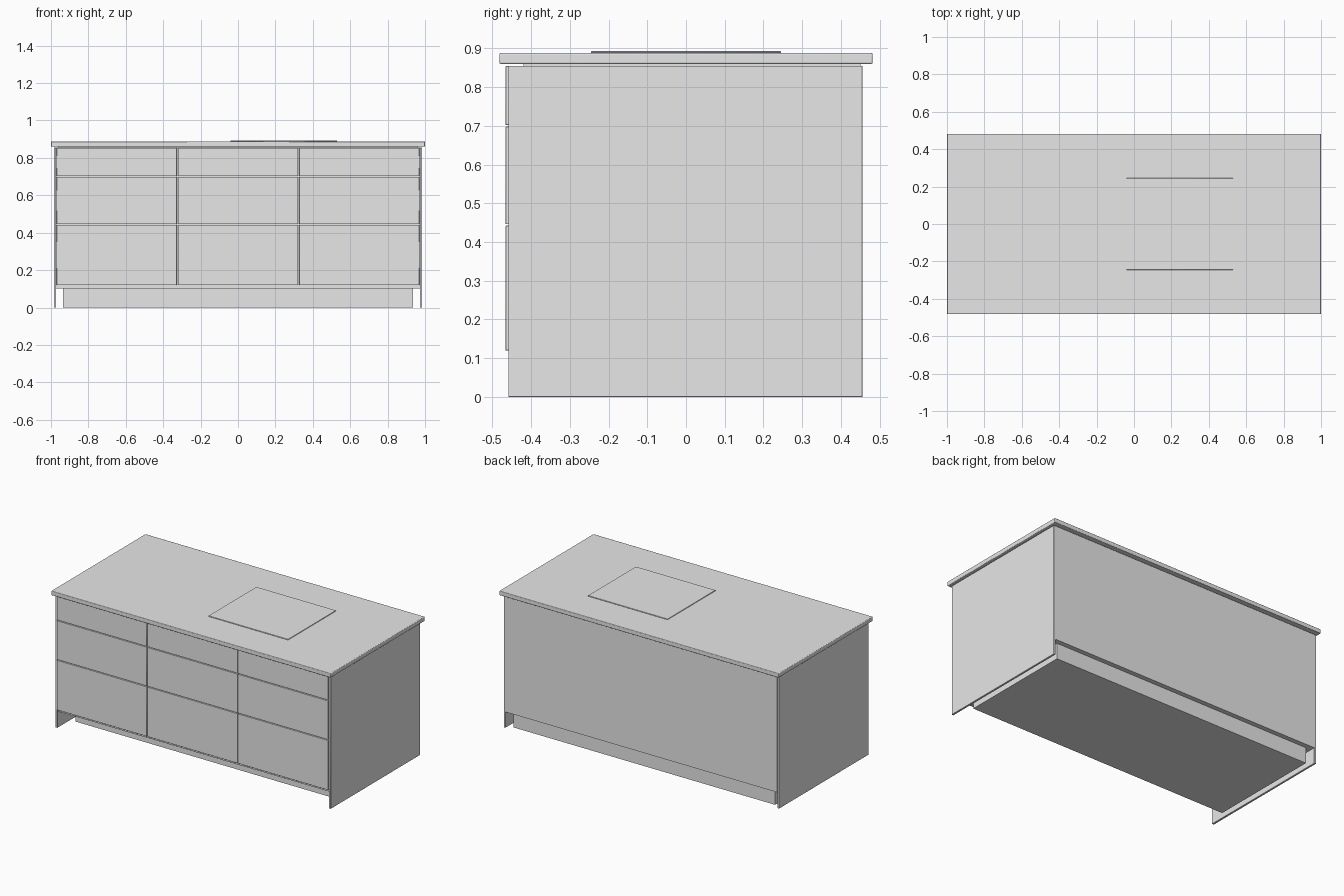
import bpy

cube = bpy.data.objects.get("Cube")
if cube:
    bpy.data.objects.remove(cube, do_unlink=True)

# Single flat colour
grey = bpy.data.materials.new("light grey")
grey.use_nodes = True
colour = (0.8, 0.8, 0.8, 1.0)
grey.diffuse_color = colour
grey.node_tree.nodes["Principled BSDF"].inputs["Base Color"].default_value = colour


def box(name, xs, ys, zs, bevel=0.0, segments=1):
    """Box from its extents on each axis, with optionally softened edges."""
    spans = (xs, ys, zs)
    bpy.ops.mesh.primitive_cube_add(size=1, location=[(a + b) / 2 for a, b in spans])
    obj = bpy.context.object
    obj.name = obj.data.name = name
    obj.scale = [b - a for a, b in spans]
    bpy.ops.object.transform_apply(location=False, rotation=False, scale=True)
    obj.data.materials.append(grey)
    if bevel:
        mod = obj.modifiers.new("soft edges", "BEVEL")
        mod.width = bevel
        mod.segments = segments
        bpy.ops.object.shade_smooth_by_angle()
    return obj


# Cabinet body on a recessed plinth
box("plinth", (-0.935, 0.935), (-0.325, 0.425), (0, 0.102))
box("cabinet_body", (-0.972, 0.972), (-0.447, 0.456), (0.102, 0.855))
box("counter_support", (-0.96, 0.96), (-0.42, 0.45), (0.855, 0.86))

# Full-height end panels
for side, s in (("left", 1), ("right", -1)):
    xs = sorted((s * 0.972, s * 0.985))
    box(f"{side}_end_panel", xs, (-0.459, 0.456), (0, 0.855), 0.001)

# Three columns of three drawer fronts
columns = {"right": (-0.970, -0.327), "middle": (-0.322, 0.322), "left": (0.327, 0.970)}
rows = {"bottom": (0.12, 0.442), "centre": (0.446, 0.698), "top": (0.702, 0.854)}
for column, xs in columns.items():
    for row, zs in rows.items():
        box(f"{row}_{column}_drawer_front", xs, (-0.466, -0.447), zs, 0.001)

# Worktop and flush cooking plate
box("countertop", (-1, 1), (-0.482, 0.482), (0.86, 0.888), 0.004, 3)
box("cooktop", (-0.04, 0.53), (-0.245, 0.245), (0.888, 0.893), 0.001)
